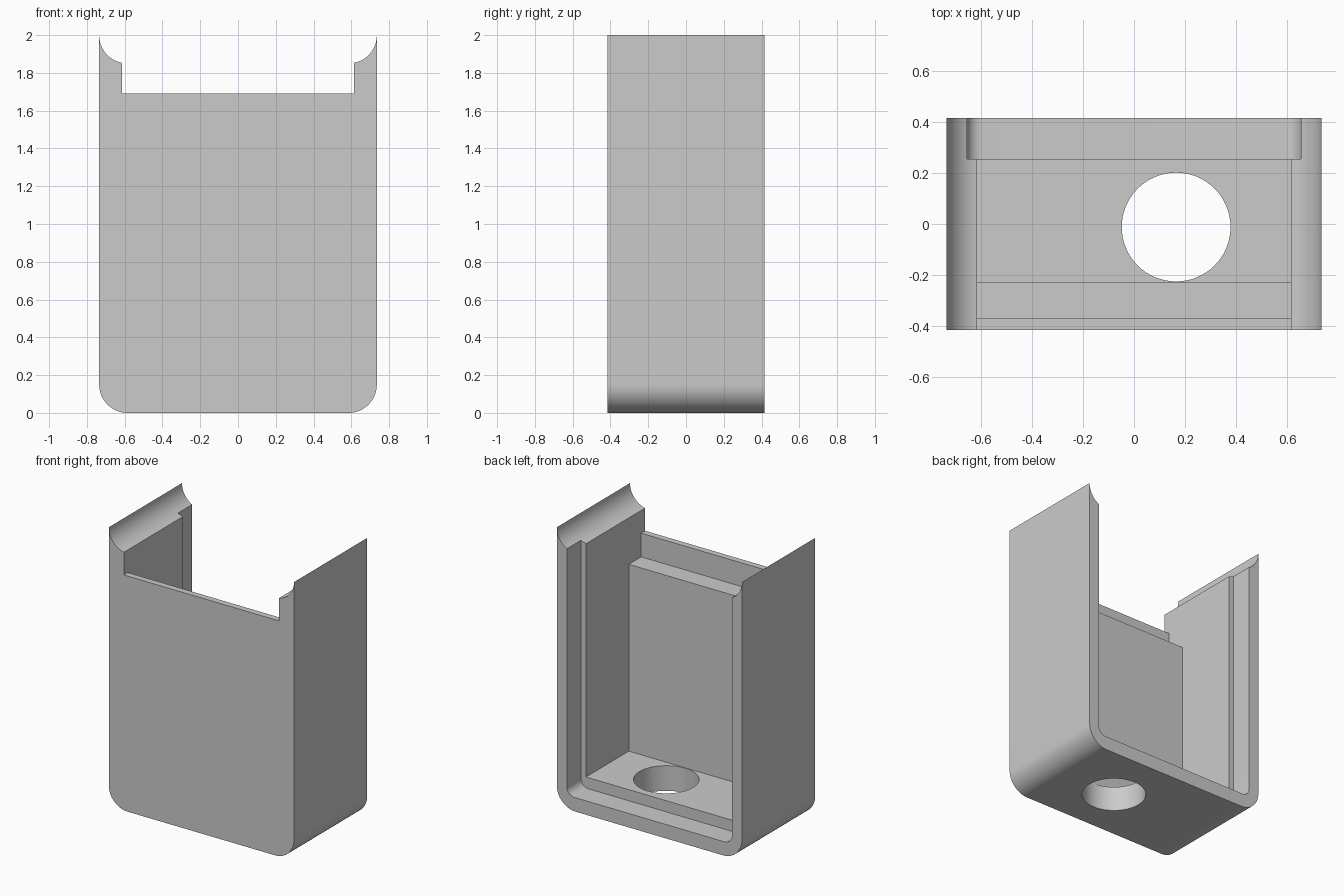
import bpy, bmesh, math
from mathutils import Vector

cube = bpy.data.objects.get("Cube")
if cube:
    bpy.data.objects.remove(cube, do_unlink=True)

grey = bpy.data.materials.new("light grey")
grey.use_nodes = True
grey.diffuse_color = (0.6, 0.6, 0.6, 1)
grey.node_tree.nodes["Principled BSDF"].inputs["Base Color"].default_value = (0.6, 0.6, 0.6, 1)

W, D, H = 0.735, 0.415, 2.0      # half width, half depth, height
INNER, RIM = 0.615, 0.655        # half widths of the cavity and of the rear rebate


def arc(cx, cz, r, start, end, n=16):
    """Points on an arc, angles in degrees."""
    angles = [math.radians(start + (end - start) * i / n) for i in range(n + 1)]
    return [(cx + r * math.cos(a), cz + r * math.sin(a)) for a in angles]


def mirrored(half):
    """Close a right-hand half profile with its mirror image."""
    return half + [(-x, z) for x, z in reversed(half)]


def prism(name, profile, axis, lo, hi):
    """Extrude a closed profile along x, y or z."""
    place = {"x": lambda a, b, t: (t, a, b),
             "y": lambda a, b, t: (a, t, b),
             "z": lambda a, b, t: (a, b, t)}[axis]
    bm = bmesh.new()
    face = bm.faces.new([bm.verts.new(place(a, b, lo)) for a, b in profile])
    new = bmesh.ops.extrude_face_region(bm, geom=[face])["geom"]
    shift = Vector(place(0, 0, hi - lo))
    bmesh.ops.translate(bm, vec=shift, verts=[v for v in new if isinstance(v, bmesh.types.BMVert)])
    bmesh.ops.recalc_face_normals(bm, faces=bm.faces)
    mesh = bpy.data.meshes.new(name)
    bm.to_mesh(mesh)
    bm.free()
    mesh.materials.append(grey)
    obj = bpy.data.objects.new(name, mesh)
    bpy.context.collection.objects.link(obj)
    return obj


# Outer block: rounded bottom corners, scooped side wall tops, low front edge
scoop = -math.degrees(math.acos((INNER - 0.585) / 0.15))
half = arc(W - 0.15, 0.15, 0.15, -90, 0) + arc(0.585, H, 0.15, 0, scoop) + [(INNER, 1.69)]
housing = prism("housing", mirrored(half), "y", -D, D)

# Main cavity with a ledge behind the front lip
cavity = prism("cavity_cutter",
               [(-0.37, 3), (-0.37, 1.52), (-0.23, 1.52), (-0.23, 0.18), (0.3, 0.18), (0.3, 3)],
               "x", -INNER, INNER)

# Wider rebate around the open back
rebate = prism("rebate_cutter",
               mirrored(arc(RIM - 0.06, 0.16, 0.06, -90, 0, 10) + [(RIM, 3)]), "y", 0.255, 0.6)

# Round hole through the floor
hole = prism("floor_hole_cutter", arc(0.165, -0.012, 0.213, 0, 360, 64)[:-1], "z", -0.5, 0.5)

bpy.context.view_layer.objects.active = housing
for cutter in (cavity, rebate, hole):
    cutter.hide_render = True
    mod = housing.modifiers.new("cut", "BOOLEAN")
    mod.operation, mod.solver, mod.object = "DIFFERENCE", "EXACT", cutter
    bpy.ops.object.modifier_apply(modifier=mod.name)
    bpy.data.objects.remove(cutter, do_unlink=True)

bpy.ops.object.select_all(action="DESELECT")
housing.select_set(True)
bpy.ops.object.shade_smooth_by_angle(angle=math.radians(30))
